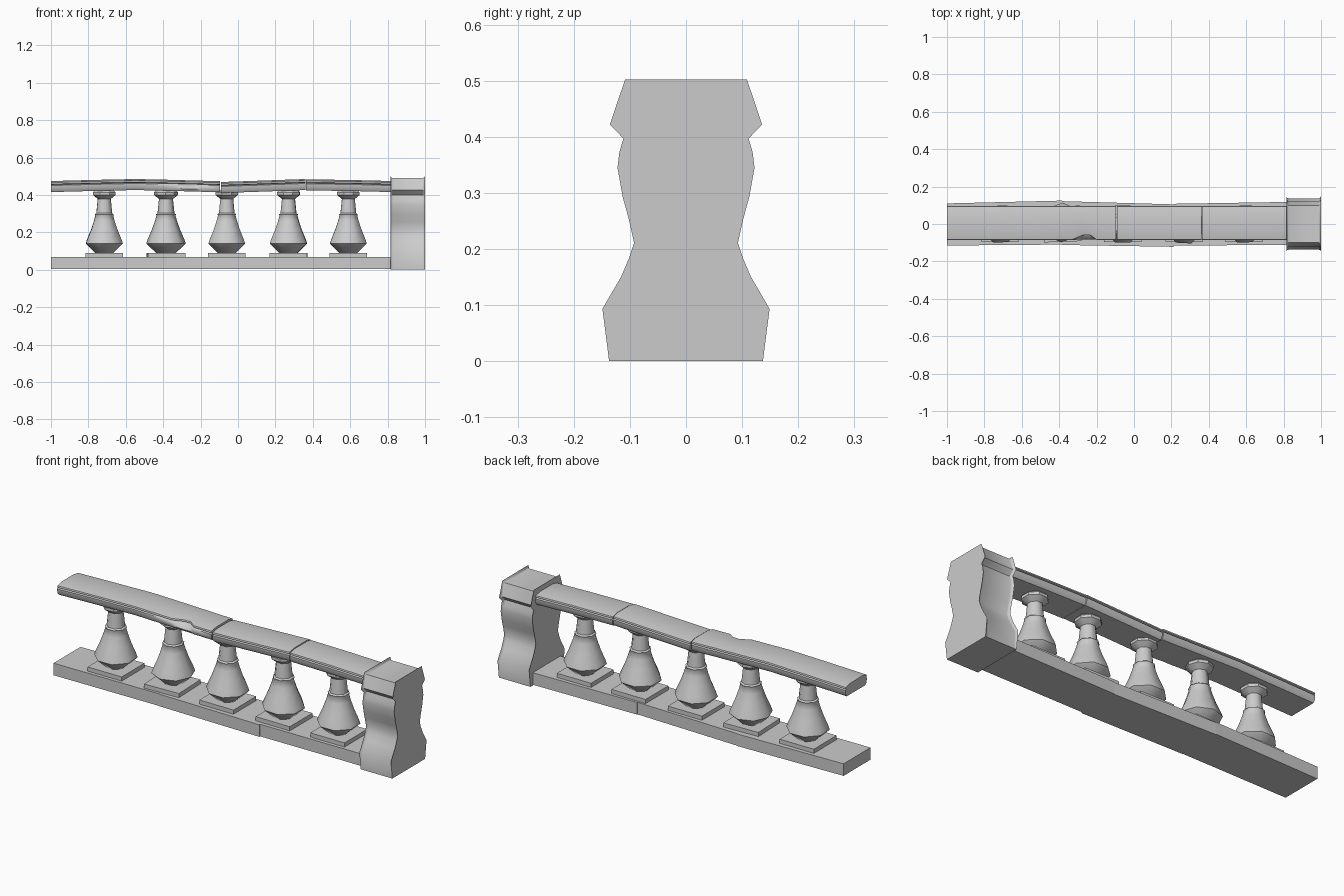
import bpy, bmesh, math
from mathutils import Matrix, Vector

cube = bpy.data.objects.get("Cube")
if cube:
    bpy.data.objects.remove(cube, do_unlink=True)

stone = bpy.data.materials.new("grey_stone")
stone.use_nodes = True
GREY = (0.6, 0.6, 0.6, 1)
stone.diffuse_color = GREY
stone.node_tree.nodes["Principled BSDF"].inputs["Base Color"].default_value = GREY


def finish(name, bm, angle):
    bmesh.ops.recalc_face_normals(bm, faces=bm.faces)
    mesh = bpy.data.meshes.new(name)
    bm.to_mesh(mesh)
    bm.free()
    mesh.materials.append(stone)
    obj = bpy.data.objects.new(name, mesh)
    bpy.context.collection.objects.link(obj)
    bpy.ops.object.select_all(action="DESELECT")
    obj.select_set(True)
    bpy.context.view_layer.objects.active = obj
    bpy.ops.object.shade_smooth_by_angle(angle=math.radians(angle))
    return obj


def loft(rings):
    """Skin equal-length rings of points and cap both ends."""
    bm = bmesh.new()
    loops = [[bm.verts.new(p) for p in ring] for ring in rings]
    n = len(loops[0])
    for a, b in zip(loops, loops[1:]):
        for i in range(n):
            j = (i + 1) % n
            bm.faces.new((a[i], a[j], b[j], b[i]))
    bm.faces.new(loops[0])
    bm.faces.new(loops[-1][::-1])
    return bm


# Base slabs: (x, front y, back y) at each end
slabs = [
    [(-1, -0.115, 0.11), (-0.385, -0.11, 0.125)],
    [(-0.385, -0.112, 0.122), (0.21, -0.122, 0.105)],
    [(0.21, -0.115, 0.108), (0.83, -0.112, 0.118)],
]
for i, slab in enumerate(slabs):
    rings = [[(x, f, 0.004), (x, b, 0.004), (x, b, 0.068), (x, f, 0.068)] for x, f, b in slab]
    finish(f"base_slab_{i + 1}", loft(rings), 30)

# End post: wavy side profile extruded along x, with softened rims
half = [(0.137, 0), (0.137, 0.09), (0.105, 0.145), (0.09, 0.18), (0.08, 0.21), (0.09, 0.255),
        (0.101, 0.295), (0.11, 0.345), (0.107, 0.37), (0.098, 0.4), (0.122, 0.425), (0.1, 0.49)]
outline = half + [(-y, z) for y, z in reversed(half)]
bm = loft([[(x, y, z) for y, z in outline] for x in (0.815, 1.0)])
bm.normal_update()
rims = [e for e in bm.edges
        if any(abs(f.normal.x) > 0.9 for f in e.link_faces)
        and max(v.co.z for v in e.verts) > 0.01]
bmesh.ops.bevel(bm, geom=rims, offset=0.012, segments=2, profile=0.5, affect="EDGES")
finish("end_post", bm, 50)

# Handrail: grooved moulding; sections are (x, lift, chip depth on the front edge)
rail_half = [(0.078, 0.415), (0.088, 0.428), (0.09, 0.45), (0.081, 0.454),
             (0.09, 0.458), (0.088, 0.466), (0.05, 0.474)]
rails = [
    [(-1, 0, 0), (-0.78, 0.006, 0), (-0.55, 0.011, 0), (-0.33, 0.006, 0),
     (-0.27, 0.004, 0.025), (-0.235, 0.004, 0.025), (-0.2, 0.002, 0), (-0.097, 0, 0)],
    [(-0.09, -0.005, 0), (0.14, 0.003, 0), (0.36, 0.011, 0)],
    [(0.364, 0.009, 0), (0.6, 0.006, 0), (0.83, 0, 0)],
]
for i, sections in enumerate(rails):
    rings = []
    for x, lift, chip in sections:
        back = [(x, y + 0.005, z + lift) for y, z in rail_half]
        front = [(x, chip * (z > 0.44) - y + 0.005, z + lift) for y, z in reversed(rail_half)]
        rings.append(back + front)
    finish(f"handrail_{i + 1}", loft(rings), 40)

# Balusters: square plinth, eight-sided turned body and cap
body = [(0.045, 0.086), (0.098, 0.14), (0.091, 0.162), (0.07, 0.214), (0.055, 0.26),
        (0.047, 0.29), (0.05, 0.296), (0.042, 0.302), (0.034, 0.385)]
cap = [(0.034, 0.378), (0.046, 0.388), (0.06, 0.4), (0.06, 0.414), (0.05, 0.425)]
SIDES = 8


def turned(name, profile, place, angle):
    grow = 1 / math.cos(math.pi / SIDES)
    steps = [2 * math.pi * (k + 0.5) / SIDES for k in range(SIDES)]
    bm = loft([[(r * grow * math.cos(t), r * grow * math.sin(t), z) for t in steps]
               for r, z in profile])
    bm.transform(place)
    finish(name, bm, angle)


# (x, y, turn in degrees)
spots = [(-0.715, 0, 2), (-0.385, 0.008, 20), (-0.06, 0, 0), (0.27, -0.004, -3), (0.59, 0, 1)]
for i, (x, y, turn) in enumerate(spots):
    place = Matrix.Translation((x, y, 0)) @ Matrix.Rotation(math.radians(turn), 4, "Z")
    turned(f"baluster_body_{i + 1}", body, place, 46)
    turned(f"baluster_cap_{i + 1}", cap, place, 30)
    bm = bmesh.new()
    bmesh.ops.create_cube(bm, size=1)
    bmesh.ops.scale(bm, vec=Vector((0.2, 0.19, 0.03)), verts=bm.verts)
    tilt = Matrix.Rotation(math.radians(turn / 10), 4, "Z")
    bm.transform(Matrix.Translation((x, 0, 0.075)) @ tilt)
    finish(f"baluster_plinth_{i + 1}", bm, 30)
